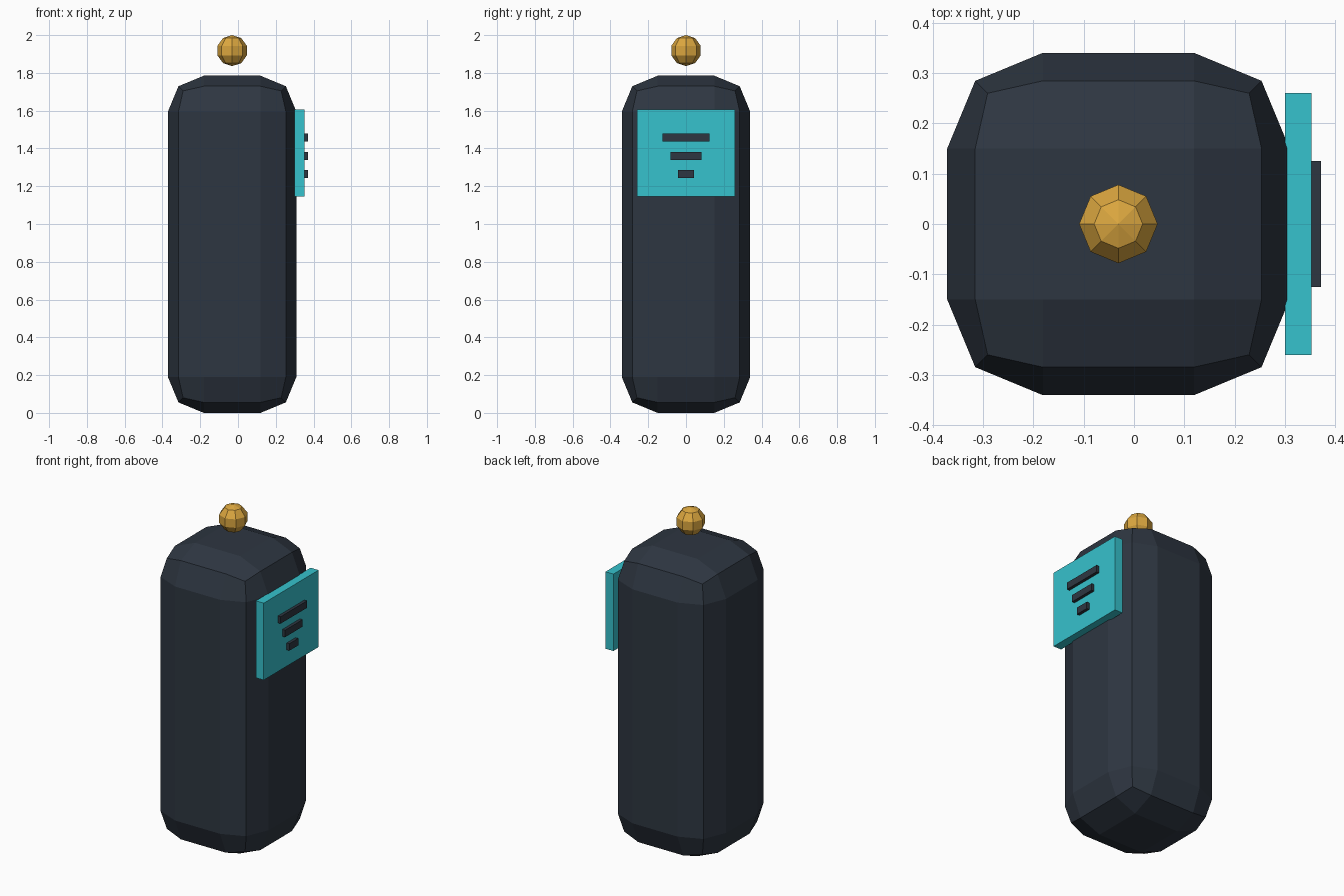
import bpy

default = bpy.data.objects.get("Cube")
if default:
    bpy.data.objects.remove(default, do_unlink=True)


def make_material(name, rgb):
    mat = bpy.data.materials.new(name)
    mat.use_nodes = True
    color = (*rgb, 1.0)
    mat.diffuse_color = color
    mat.node_tree.nodes["Principled BSDF"].inputs["Base Color"].default_value = color
    return mat


def add_box(name, low, high, mat):
    center = [(a + b) / 2 for a, b in zip(low, high)]
    bpy.ops.mesh.primitive_cube_add(size=1, location=center)
    obj = bpy.context.object
    obj.name = name
    obj.scale = [b - a for a, b in zip(low, high)]
    bpy.ops.object.transform_apply(location=False, rotation=False, scale=True)
    obj.data.materials.append(mat)
    return obj


slate = make_material("dark slate", (0.027, 0.037, 0.053))
teal = make_material("bright teal", (0.037, 0.54, 0.61))
gold = make_material("warm gold", (0.71, 0.385, 0.05))

axis_x = -0.031

# Tall body with two-step chamfered edges
body = add_box("body", (axis_x - 0.34, -0.34, 0), (axis_x + 0.34, 0.34, 1.785), slate)
bevel = body.modifiers.new("rounded_edges", "BEVEL")
bevel.width = 0.19
bevel.segments = 2
bevel.limit_method = "NONE"

# Faceted ball floating above the body
bpy.ops.mesh.primitive_uv_sphere_add(segments=8, ring_count=5, radius=0.082,
                                     location=(axis_x, 0, 1.918))
ball = bpy.context.object
ball.name = "top_ball"
ball.data.materials.append(gold)

# Side panel
add_box("side_panel", (0.3, -0.26, 1.145), (0.353, 0.26, 1.607), teal)

# Raised bars, shorter towards the bottom
for i, half in enumerate((0.125, 0.083, 0.042)):
    z = 1.458 - i * 0.097
    add_box(f"panel_bar_{i + 1}", (0.34, -half, z - 0.021), (0.371, half, z + 0.021), slate)
